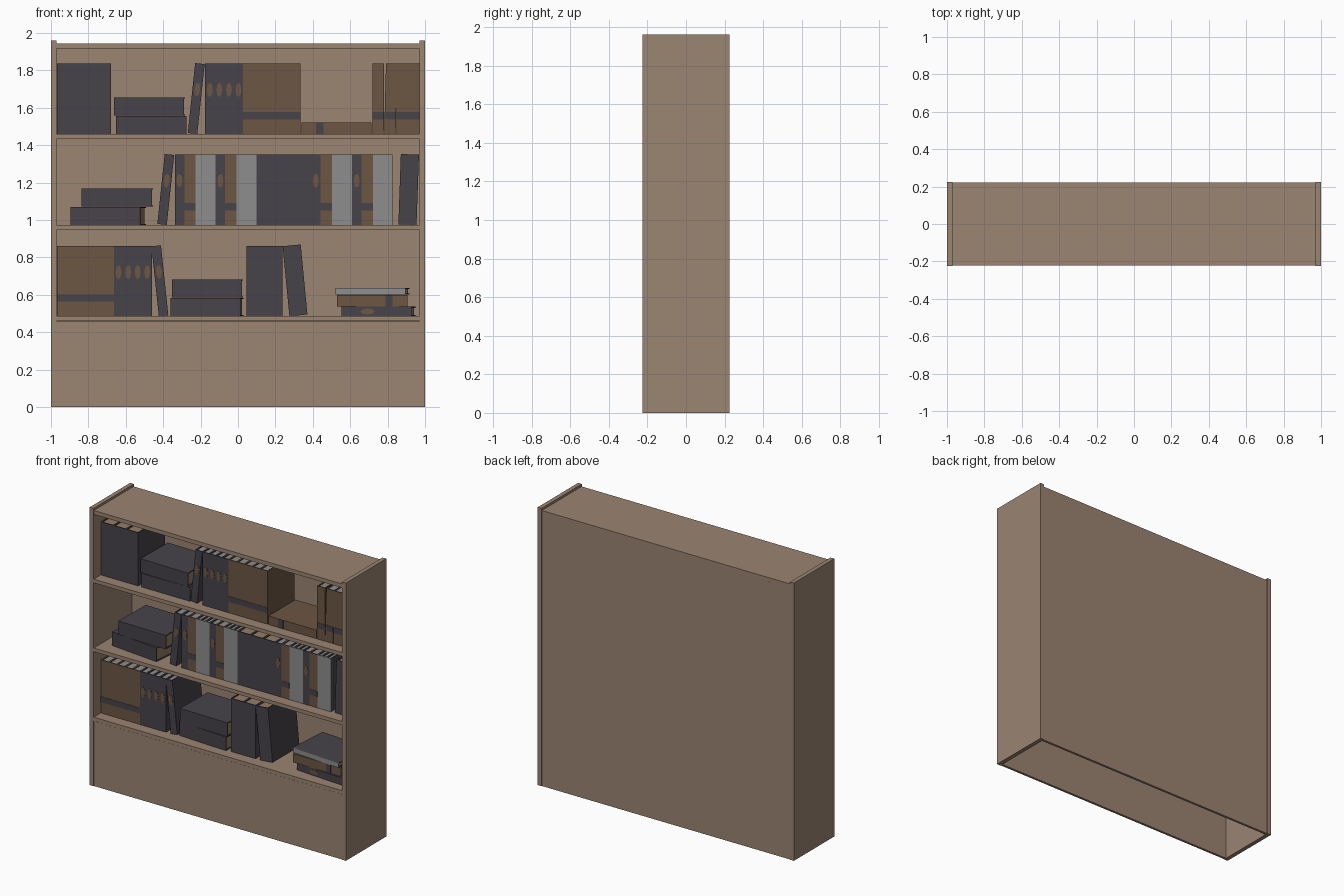
import bpy, bmesh, math
from mathutils import Matrix, Vector

if "Cube" in bpy.data.objects:
    bpy.data.objects.remove(bpy.data.objects["Cube"])


def material(name, rgb):
    m = bpy.data.materials.new(name)
    m.diffuse_color = (*rgb, 1)
    m.use_nodes = True
    m.node_tree.nodes["Principled BSDF"].inputs["Base Color"].default_value = m.diffuse_color
    return m


MATS = [material("wood", (0.325, 0.233, 0.168)),
        material("charcoal cover", (0.063, 0.056, 0.068)),
        material("brown cover", (0.150, 0.094, 0.057)),
        material("grey cover", (0.270, 0.270, 0.270)),
        material("tan pages", (0.300, 0.205, 0.130))]
WOOD, DARK, BROWN, GREY, TAN = range(5)


def add_box(bm, lo, hi, mat):
    lo, hi = Vector(lo), Vector(hi)
    mtx = Matrix.Translation((lo + hi) / 2) @ Matrix.Diagonal((*(hi - lo), 1))
    geo = bmesh.ops.create_cube(bm, size=1, matrix=mtx)
    for f in {f for v in geo["verts"] for f in v.link_faces}:
        f.material_index = mat


def finish(bm, name, matrix=Matrix()):
    me = bpy.data.meshes.new(name)
    bm.to_mesh(me)
    bm.free()
    for m in MATS:
        me.materials.append(m)
    ob = bpy.data.objects.new(name, me)
    ob.matrix_world = matrix
    bpy.context.collection.objects.link(ob)


def board(name, lo, hi):
    bm = bmesh.new()
    add_box(bm, lo, hi, WOOD)
    finish(bm, name)


# Case
IN, Y = 0.97, 0.222
for side, a, b in (("left", -1, -IN), ("right", IN, 1)):
    board(side + "_side", (a, -0.225, 0), (b, 0.225, 1.96))
board("top_board", (-IN, -Y, 1.916), (IN, Y, 1.944))
board("back_panel", (-IN, 0.205, 0), (IN, Y, 1.916))
board("front_plinth", (-IN, -Y, 0), (IN, -0.205, 0.459))
SHELF = {1: 1.46, 2: 0.974, 3: 0.486}
for i, z in SHELF.items():
    board(f"shelf_{i}", (-IN, -0.223, z - 0.026), (IN, 0.205, z))

# Books: kind -> thickness, spine, boards, pages
H, D, FRONT = 0.376, 0.30, -0.145
KINDS = {"thick": (0.097, DARK, DARK, TAN),
         "emblem": (0.051, DARK, DARK, GREY),
         "brown": (0.061, BROWN, BROWN, GREY),
         "grey": (0.0355, GREY, DARK, GREY)}


def book(kind, matrix):
    t, spine, cover, pages = KINDS[kind]
    w, c = t / 2, 0.006
    bm = bmesh.new()
    add_box(bm, (-w, 0, 0), (w, c, H), spine)
    for a, b in ((-w, -w + c), (w - c, w)):
        add_box(bm, (a, c, 0), (b, D, H), cover)
    add_box(bm, (-w + c, c, 0.007), (w - c, D - 0.01, H - 0.007), pages)
    if kind == "brown":      # band across the spine
        add_box(bm, (-w, -0.002, 0.078), (w, 0, 0.117), DARK)
    if kind == "emblem":     # oval spot on the spine
        geo = bmesh.ops.create_cone(
            bm, cap_ends=True, segments=8, radius1=1, radius2=1, depth=0.002,
            matrix=Matrix.Translation((0, -0.001, 0.236)) @ Matrix.Diagonal((0.016, 1, 0.038, 1))
            @ Matrix.Rotation(math.pi / 2, 4, "X"))
        for f in {f for v in geo["verts"] for f in v.link_faces}:
            f.material_index = BROWN
    finish(bm, kind + "_book", matrix)


def stand(shelf, kind, x, lean=0.0):
    """Upright book; lean is the tilt in degrees, positive to the right."""
    a = math.radians(lean)
    lift = KINDS[kind][0] / 2 * abs(math.sin(a))
    book(kind, Matrix.Translation((x, FRONT, SHELF[shelf] + lift)) @ Matrix.Rotation(a, 4, "Y"))


def row(shelf, x, *groups):
    """Books side by side, starting at left edge x."""
    for kind, n in groups:
        for _ in range(n):
            t = KINDS[kind][0]
            stand(shelf, kind, x + t / 2)
            x += t


def pile(shelf, *items):
    """Lying books from the bottom up: kind, centre x, yaw, spine foot side."""
    z = SHELF[shelf]
    for kind, x, yaw, foot in items:
        t = KINDS[kind][0]
        m = (Matrix.Translation((x, FRONT + D / 2, z + t / 2))
             @ Matrix.Rotation(math.radians(yaw), 4, "Z")
             @ Matrix.Rotation(-foot * math.pi / 2, 4, "Y")
             @ Matrix.Translation((0, -D / 2, -H / 2)))
        book(kind, m)
        z += t + 0.002


# Top shelf
row(1, -0.969, ("thick", 3))
pile(1, ("thick", -0.463, 0, -1), ("thick", -0.473, -1, -1))
stand(1, "emblem", -0.243, 6)
row(1, -0.176, ("emblem", 4), ("brown", 5))
pile(1, ("brown", 0.527, 0, -1))
row(1, 0.72, ("brown", 1))
stand(1, "brown", 0.812, 1.5)
row(1, 0.848, ("brown", 2))

# Middle shelf
pile(2, ("thick", -0.694, -6, -1), ("thick", -0.645, -1, -1))
stand(2, "emblem", -0.406, 6)
row(2, -0.338, ("emblem", 1), ("brown", 1), ("grey", 3), ("emblem", 1), ("brown", 1),
    ("grey", 3), ("thick", 3), ("emblem", 1), ("brown", 1), ("grey", 3),
    ("emblem", 1), ("brown", 1), ("grey", 3))
stand(2, "thick", 0.906, 2)

# Bottom shelf
row(3, -0.969, ("brown", 5), ("emblem", 4))
stand(3, "emblem", -0.398, -6)
pile(3, ("thick", -0.166, -3, -1), ("thick", -0.163, -1, -1))
row(3, 0.045, ("thick", 2))
stand(3, "thick", 0.323, -5.5)
pile(3, ("emblem", 0.751, -4, 1), ("brown", 0.717, 0, 1), ("grey", 0.719, -4, 1))
